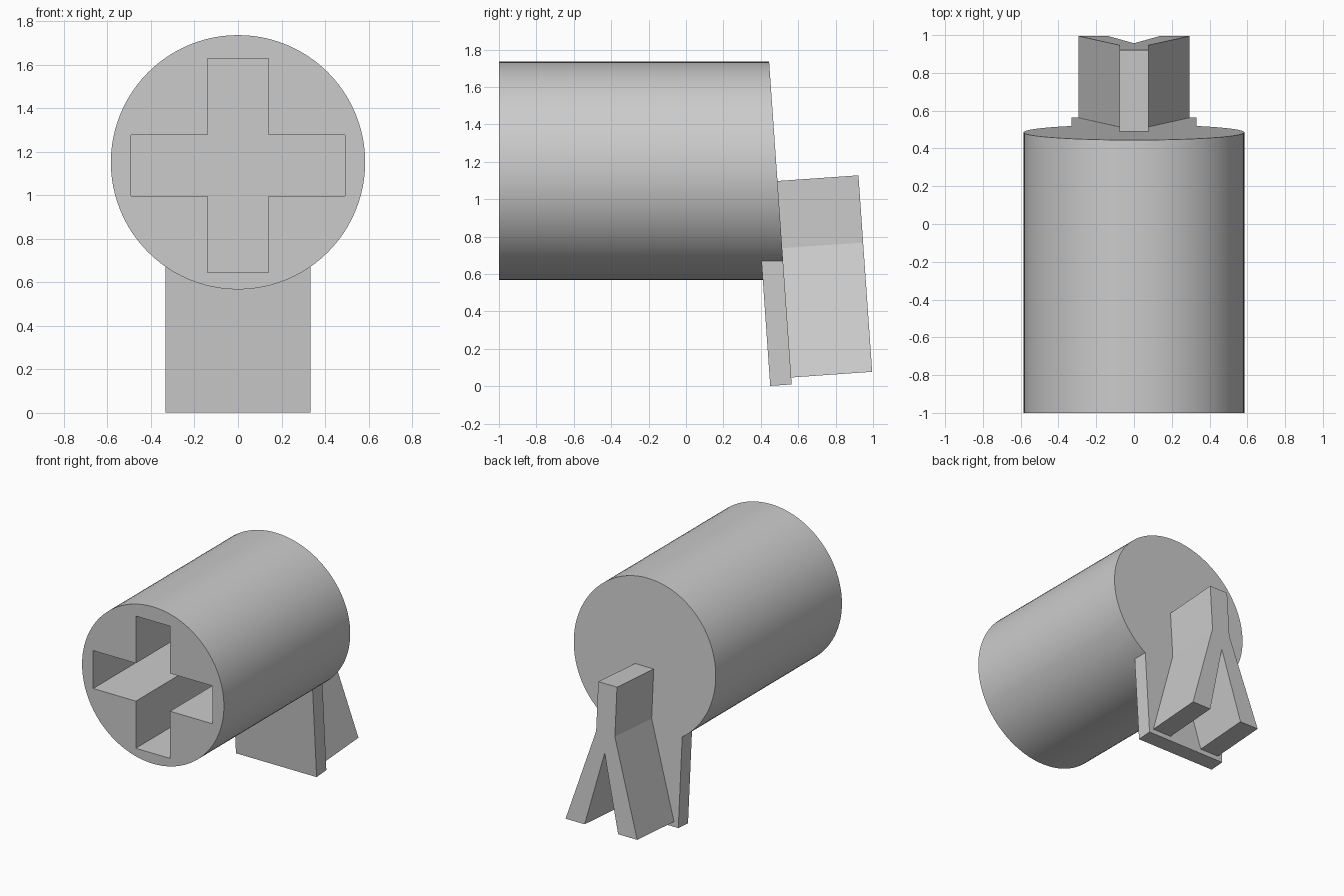
import bpy, bmesh, math
from mathutils import Matrix

cube = bpy.data.objects.get("Cube")
if cube:
    bpy.data.objects.remove(cube, do_unlink=True)

TILT = math.radians(4)
FOOT_Y, FOOT_Z = 0.565, 0.01        # bottom edge of the slanted back plane
RADIUS, AXIS_Z, FRONT_Y = 0.584, 1.151, -1.0
SOCKET_DEPTH = 1.2

grey = bpy.data.materials.new("plain_grey")
grey.use_nodes = True
grey.diffuse_color = (0.6, 0.6, 0.6, 1)
grey.node_tree.nodes["Principled BSDF"].inputs["Base Color"].default_value = (0.6, 0.6, 0.6, 1)


def finish(name, bm, smooth=False):
    bmesh.ops.recalc_face_normals(bm, faces=bm.faces)
    mesh = bpy.data.meshes.new(name)
    bm.to_mesh(mesh)
    bm.free()
    mesh.materials.append(grey)
    obj = bpy.data.objects.new(name, mesh)
    bpy.context.collection.objects.link(obj)
    if smooth:
        bpy.ops.object.select_all(action="DESELECT")
        obj.select_set(True)
        bpy.context.view_layer.objects.active = obj
        bpy.ops.object.shade_smooth_by_angle(angle=math.radians(30))
    return obj


def tube(bm, outline, back_y):
    """Walls from the front plane to back_y(z), closed at the back; returns the front edges."""
    front = [bm.verts.new((x, FRONT_Y, z)) for x, z in outline]
    back = [bm.verts.new((x, back_y(z), z)) for x, z in outline]
    n = len(outline)
    for i in range(n):
        j = (i + 1) % n
        bm.faces.new((front[i], front[j], back[j], back[i]))
    bm.faces.new(back)
    return [bm.edges.get((front[i], front[(i + 1) % n])) for i in range(n)]


def tilted_prism(name, outline, y0, y1):
    """Profile in x and z, extruded along y, leaning with the back plane."""
    bm = bmesh.new()
    face = bm.faces.new([bm.verts.new((x, y0, z)) for x, z in outline])
    ext = bmesh.ops.extrude_face_region(bm, geom=[face])["geom"]
    moved = [v for v in ext if isinstance(v, bmesh.types.BMVert)]
    bmesh.ops.translate(bm, verts=moved, vec=(0, y1 - y0, 0))
    bm.transform(Matrix.Translation((0, FOOT_Y, FOOT_Z)) @ Matrix.Rotation(TILT, 4, "X"))
    return finish(name, bm)


# Barrel with slanted back end and cross-shaped socket in the front
bm = bmesh.new()
N = 96
circle = [(RADIUS * math.cos(a), AXIS_Z + RADIUS * math.sin(a))
          for a in (2 * math.pi * i / N for i in range(N))]
rim = tube(bm, circle, lambda z: FOOT_Y - math.tan(TILT) * (z - FOOT_Z))
arm, half, mid = 0.492, 0.141, 1.136
quarter = [(arm, half), (half, half), (half, arm)]
cross = quarter + [(-x, z) for x, z in reversed(quarter)]
cross += [(-x, -z) for x, z in cross]
cross_edges = tube(bm, [(x, mid + z) for x, z in cross], lambda z: FRONT_Y + SOCKET_DEPTH)
bmesh.ops.triangle_fill(bm, use_beauty=True, edges=rim + cross_edges, normal=(0, -1, 0))
finish("barrel", bm, smooth=True)

# Flat plate hanging below the back end
tilted_prism("back_plate", [(-0.332, 0), (0.332, 0), (0.332, 0.75), (-0.332, 0.75)], -0.115, 0)

# Forked prong behind the plate
side = [(0.077, 1.09), (0.077, 0.73), (0.295, 0.037), (0.138, 0.037)]
tilted_prism("forked_prong", side + [(0, 0.59)] + [(-x, z) for x, z in reversed(side)], -0.01, 0.434)
